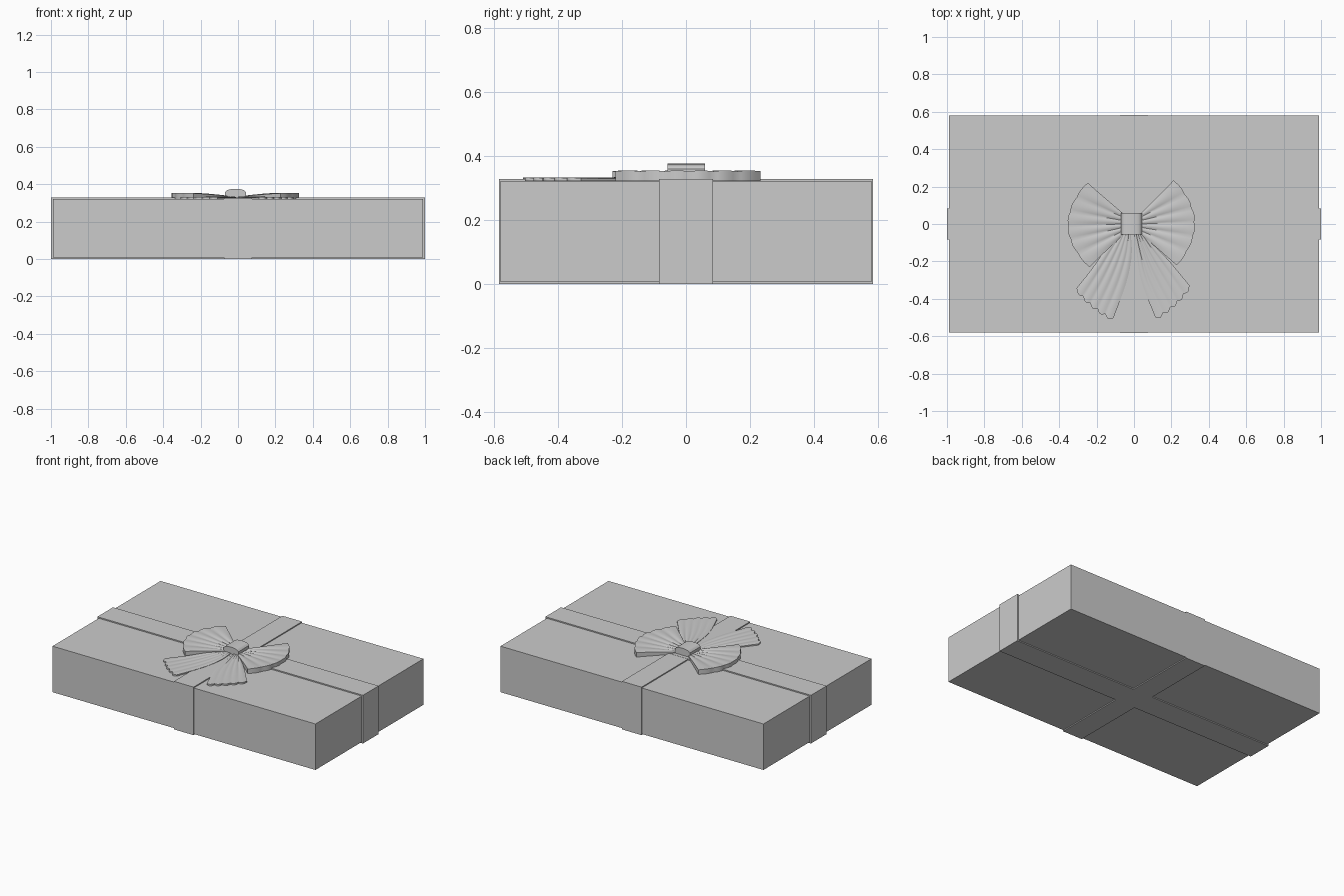
import bpy, bmesh, math
from mathutils import Vector

if "Cube" in bpy.data.objects:
    bpy.data.objects.remove(bpy.data.objects["Cube"])


def finish(name, verts, faces, smooth=None):
    mesh = bpy.data.meshes.new(name)
    bm = bmesh.new()
    vs = [bm.verts.new(v) for v in verts]
    for f in faces:
        bm.faces.new([vs[i] for i in f])
    bmesh.ops.recalc_face_normals(bm, faces=bm.faces)
    bm.to_mesh(mesh)
    bm.free()
    ob = bpy.data.objects.new(name, mesh)
    bpy.context.collection.objects.link(ob)
    if smooth:
        bpy.ops.object.select_all(action='DESELECT')
        ob.select_set(True)
        bpy.context.view_layer.objects.active = ob
        bpy.ops.object.shade_smooth_by_angle(angle=math.radians(smooth))
    return ob


def band(name, half, width, top, t_side, t_flat, along_x):
    """Rectangular loop of ribbon wrapped round the box."""
    h = half - t_side
    ring = [(-half, 0), (half, 0), (half, top), (-half, top),
            (-h, t_flat), (h, t_flat), (h, top - t_flat), (-h, top - t_flat)]
    verts = [(a, w, z) if along_x else (w, a, z)
             for w in (-width, width) for a, z in ring]
    faces = []
    for i in range(4):
        j = (i + 1) % 4
        faces += [(i, j, j + 4, i + 4), (i + 8, j + 8, j + 12, i + 12),
                  (i, j, j + 8, i + 8), (i + 4, j + 4, j + 12, i + 12)]
    return finish(name, verts, faces)


def along(pts, t):
    """Point on a smooth curve through the rail points."""
    p = [Vector(q) for q in pts]
    p = [2 * p[0] - p[1]] + p + [2 * p[-1] - p[-2]]
    x = t * (len(pts) - 1)
    i = min(int(x), len(pts) - 2)
    u = x - i
    a, b, c, d = p[i:i + 4]
    return 0.5 * (2 * b + (c - a) * u + (2 * a - 5 * b + 4 * c - d) * u * u
                  + (3 * b - a - 3 * c + d) * u ** 3)


def pleated(name, rail_a, rail_b, bulge, z_in, z_out, pleats, amp, jag):
    """Solid fan of cloth between two rails, with radial pleats."""
    base, n, m = 0.321, 36, 10
    out = (Vector(rail_a[-1]) + Vector(rail_b[-1])
           - Vector(rail_a[0]) - Vector(rail_b[0])).normalized()
    top = []
    for i in range(n + 1):
        s = i / n
        wave = abs(math.sin(math.pi * pleats * s))
        for j in range(m + 1):
            t = j / m
            p = along(rail_a, t).lerp(along(rail_b, t), s)
            p += out * t * (bulge * 4 * s * (1 - s) + jag * (wave - 0.5) * t ** 3)
            z = z_in + (z_out - z_in) * math.sin(t * math.pi / 2)
            z -= amp * (1 - wave) * (0.5 + 0.5 * math.sin(math.pi * t))
            top.append((p.x, p.y, z))
    verts = top + [(x, y, base) for x, y, z in top]
    k, w = len(top), m + 1
    faces = []
    for i in range(n):
        for j in range(m):
            q = (i * w + j, i * w + j + 1, (i + 1) * w + j + 1, (i + 1) * w + j)
            faces += [q, tuple(v + k for v in q)]
    rim = ([j for j in range(m)] + [i * w + m for i in range(n)]
           + [n * w + j for j in range(m, 0, -1)] + [i * w for i in range(n, 0, -1)])
    for a, b in zip(rim, rim[1:] + rim[:1]):
        faces.append((a, b, b + k, a + k))
    return finish(name, verts, faces, 40)


# Box
bpy.ops.mesh.primitive_cube_add(size=1, location=(0, 0, 0.1635))
box = bpy.context.object
box.name = "gift_box"
box.scale = (1.98, 1.162, 0.313)

# Ribbon bands
band("ribbon_long", 1.0, 0.084, 0.328, 0.01, 0.008, True)
band("ribbon_short", 0.584, 0.074, 0.327, 0.003, 0.007, False)

# Bow loops
pleated("bow_loop_left", [(-.05, .05), (-.25, .22)], [(-.05, -.05), (-.24, -.23)],
        .108, .338, .354, 6, .005, .006)
pleated("bow_loop_right", [(.03, .05), (.214, .233)], [(.03, -.05), (.23, -.22)],
        .102, .338, .354, 6, .005, .006)

# Bow tails
pleated("bow_tail_left", [(-.06, -.03), (-.14, -.12), (-.225, -.24), (-.31, -.35)],
        [(-.02, -.03), (-.012, -.16), (-.04, -.31), (-.113, -.51)],
        .015, .335, .332, 5, .004, .016)
pleated("bow_tail_right", [(.035, -.03), (.105, -.11), (.19, -.2), (.3, -.335)],
        [(.0, -.03), (.015, -.16), (.04, -.31), (.117, -.505)],
        .015, .335, .332, 5, .004, .016)

# Knot: arched profile run along y
prof = [(-.07, .322), (-.07, .358)]
prof += [(-.0135 - .05 * math.cos(a), .362 + .013 * math.sin(a))
         for a in [math.pi * i / 10 for i in range(11)]]
prof += [(.043, .358), (.043, .322)]
c = len(prof)
finish("bow_knot", [(x, y, z) for y in (-.057, .059) for x, z in prof],
       [tuple(range(c)), tuple(range(c, 2 * c))]
       + [(i, (i + 1) % c, (i + 1) % c + c, i + c) for i in range(c)], 40)
